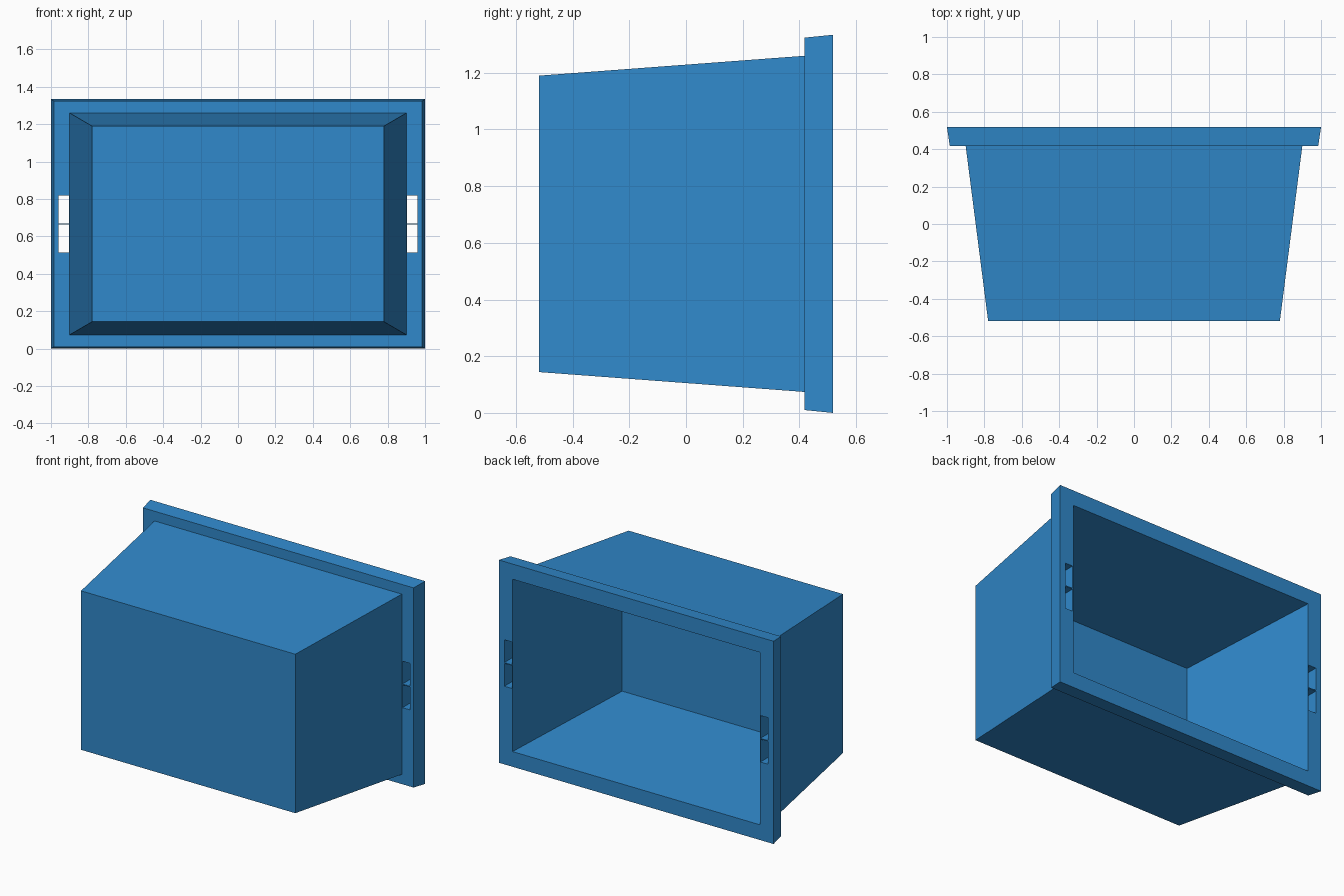
import bpy, bmesh
from mathutils import Matrix, Vector

if "Cube" in bpy.data.objects:
    bpy.data.objects.remove(bpy.data.objects["Cube"])

ZC = 0.667  # mid height of the tub


def make_object(name, bm):
    bmesh.ops.recalc_face_normals(bm, faces=bm.faces)
    mesh = bpy.data.meshes.new(name)
    bm.to_mesh(mesh)
    bm.free()
    obj = bpy.data.objects.new(name, mesh)
    bpy.context.collection.objects.link(obj)
    return obj


# Tub: rectangular rings (half width, y, half height) from outer base,
# over the rim flange, to the inner base
rings = [
    (0.78, -0.518, 0.523),    # outer base
    (0.90, 0.418, 0.593),     # wall meets flange
    (0.985, 0.418, 0.657),    # flange underside
    (1.00, 0.518, 0.667),     # flange lip
    (0.90, 0.518, 0.567),     # opening
    (0.755, -0.415, 0.487),   # inner base
]
bm = bmesh.new()
loops = [[bm.verts.new((sx * w, y, ZC + sz * h))
          for sx, sz in ((-1, -1), (1, -1), (1, 1), (-1, 1))]
         for w, y, h in rings]
for a, b in zip(loops, loops[1:]):
    for i in range(4):
        j = (i + 1) % 4
        bm.faces.new((a[i], a[j], b[j], b[i]))
bm.faces.new(loops[0])
bm.faces.new(loops[-1])
tub = make_object("storage_tub", bm)

# Handle slots: a pair through each side flange, split by a thin bar
bm = bmesh.new()
for side in (-1, 1):
    for up in (-1, 1):
        centre = Vector((side * 0.932, 0.47, ZC + up * 0.078))
        bmesh.ops.create_cube(bm, size=1, matrix=Matrix.Translation(centre)
                              @ Matrix.Diagonal((0.055, 0.3, 0.150, 1)))
cutter = make_object("handle_slot_cutter", bm)
cutter.hide_render = True

mod = tub.modifiers.new("handle_slots", 'BOOLEAN')
mod.operation = 'DIFFERENCE'
mod.solver = 'EXACT'
mod.object = cutter

# The cutter is deep, so limit it to the flange by starting at the wall joint
bpy.context.view_layer.objects.active = tub
tub.select_set(True)
bpy.ops.object.modifier_apply(modifier=mod.name)
bpy.data.objects.remove(cutter)

# Blue plastic
mat = bpy.data.materials.new("blue_plastic")
mat.diffuse_color = (0.03, 0.25, 0.60, 1)
mat.use_nodes = True
mat.node_tree.nodes["Principled BSDF"].inputs["Base Color"].default_value = mat.diffuse_color
tub.data.materials.clear()
tub.data.materials.append(mat)
